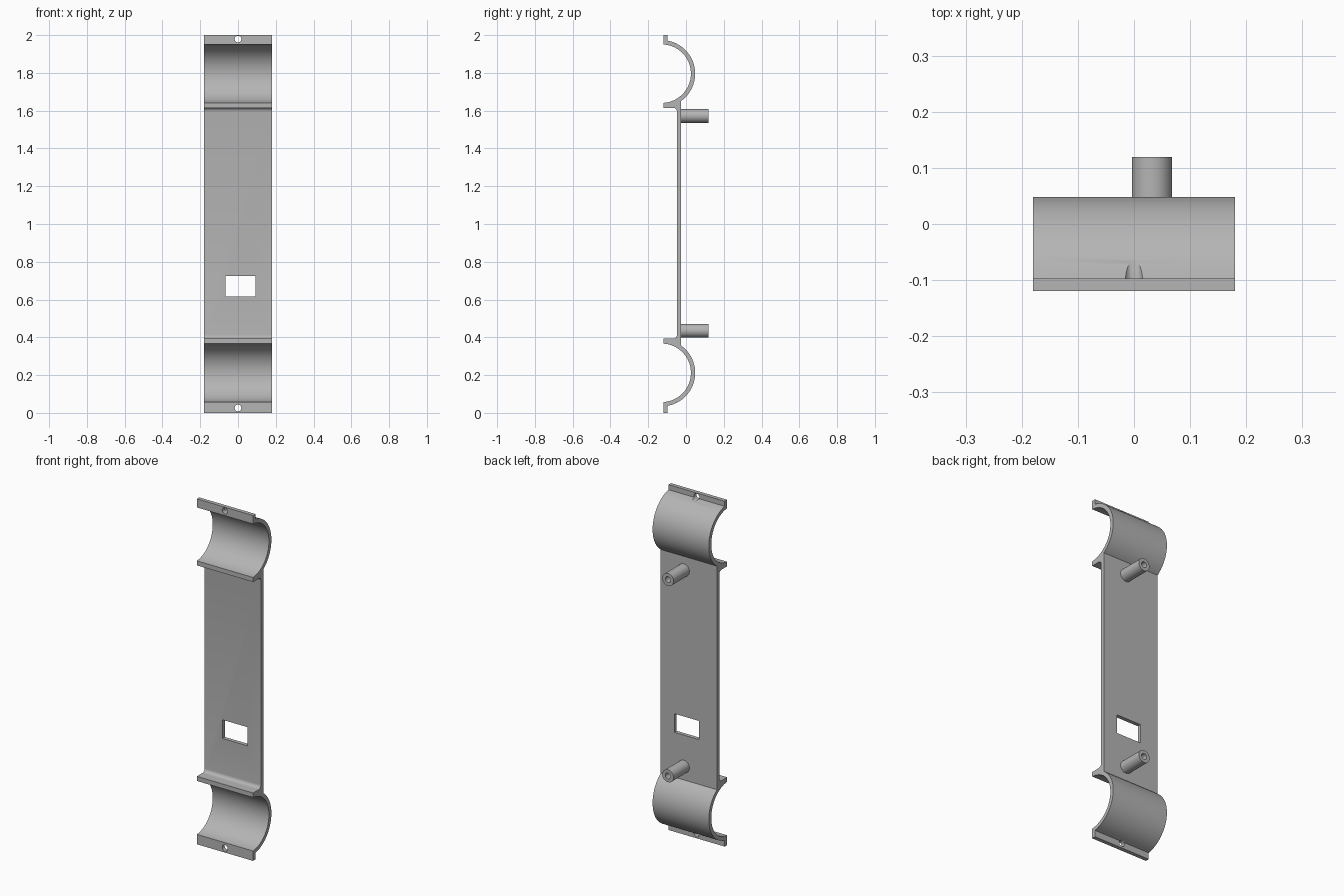
import bpy
import bmesh
from math import sin, cos, asin, pi, radians

if "Cube" in bpy.data.objects:
    bpy.data.objects.remove(bpy.data.objects["Cube"], do_unlink=True)

grey = bpy.data.materials.new("plain grey")
grey.use_nodes = True
colour = (0.46, 0.46, 0.46, 1)
grey.diffuse_color = colour
grey.node_tree.nodes["Principled BSDF"].inputs["Base Color"].default_value = colour

HALF_W = 0.18
FRONT, FLANGE_BACK = -0.1195, -0.097
PLATE_FRONT, PLATE_BACK = -0.048, -0.026
ARC_Y, R_IN, R_OUT = -0.129, 0.155, 0.1775
FILLET = 0.02


def finish(bm, name):
    bmesh.ops.recalc_face_normals(bm, faces=bm.faces)
    mesh = bpy.data.meshes.new(name)
    bm.to_mesh(mesh)
    bm.free()
    mesh.materials.append(grey)
    obj = bpy.data.objects.new(name, mesh)
    bpy.context.collection.objects.link(obj)
    return obj


def activate(obj):
    bpy.ops.object.select_all(action='DESELECT')
    obj.select_set(True)
    bpy.context.view_layer.objects.active = obj


def smooth(obj):
    activate(obj)
    bpy.ops.object.shade_smooth_by_angle(angle=radians(30))


def arc(zc, r, a, b, s, n=40):
    """Points (y, z) on a clip circle; s mirrors it vertically."""
    angles = [a + (b - a) * i / n for i in range(n + 1)]
    return [(ARC_Y + r * sin(t), zc - s * r * cos(t)) for t in angles]


def clip_outline(zc, z_end, s):
    """Half outline from the plate front, round the clip, to the plate back."""
    lip = zc - s * 0.181
    pts = []
    for i in range(7):
        t = pi / 2 * i / 6
        pts.append((PLATE_FRONT - FILLET * (1 - cos(t)),
                    lip - s * FILLET * (1 - sin(t))))
    pts.append((FRONT, lip))
    a = asin((FRONT - ARC_Y) / R_IN)
    pts += arc(zc, R_IN, a, pi - a, s)
    pts += [(FRONT, z_end), (FLANGE_BACK, z_end)]
    pts += arc(zc, R_OUT, pi - asin((FLANGE_BACK - ARC_Y) / R_OUT),
               asin((PLATE_BACK - ARC_Y) / R_OUT), s)
    return pts


def cylinder(name, x, z, r, y0, y1):
    bm = bmesh.new()
    bmesh.ops.create_cone(bm, cap_ends=True, segments=32,
                          radius1=r, radius2=r, depth=y1 - y0)
    obj = finish(bm, name)
    obj.rotation_euler.x = pi / 2
    obj.location = (x, (y0 + y1) / 2, z)
    return obj


def cut(obj, cutter):
    cutter.hide_render = True
    activate(obj)
    mod = obj.modifiers.new("cut", 'BOOLEAN')
    mod.operation, mod.solver, mod.object = 'DIFFERENCE', 'EXACT', cutter
    bpy.ops.object.modifier_apply(modifier=mod.name)
    bpy.data.objects.remove(cutter, do_unlink=True)


# Plate with both curved clips, extruded sideways from one outline
outline = clip_outline(1.796, 2, 1) + clip_outline(0.212, 0, -1)[::-1]
bm = bmesh.new()
face = bm.faces.new([bm.verts.new((-HALF_W, y, z)) for y, z in outline])
side = bmesh.ops.extrude_face_region(bm, geom=[face], use_keep_orig=True)
bmesh.ops.translate(bm, vec=(2 * HALF_W, 0, 0),
                    verts=[v for v in side["geom"] if isinstance(v, bmesh.types.BMVert)])
body = finish(bm, "bracket_body")

# Rectangular window
bm = bmesh.new()
bmesh.ops.create_cube(bm, size=1)
bmesh.ops.scale(bm, vec=(0.159, 0.2, 0.108), verts=bm.verts)
bmesh.ops.translate(bm, vec=(0.0135, -0.037, 0.67), verts=bm.verts)
cut(body, finish(bm, "window_cutter"))

# Screw holes through the end flanges, grazing the clips behind
for z in (1.979, 0.026):
    cut(body, cylinder("screw_cutter", 0, z, 0.0175, -0.2, 0.1))
smooth(body)

# Hollow mounting posts on the back
for name, z in (("upper_post", 1.572), ("lower_post", 0.435)):
    post = cylinder(name, 0.032, z, 0.036, PLATE_BACK - 0.005, 0.1195)
    cut(post, cylinder("bore_cutter", 0.032, z, 0.017, PLATE_BACK, 0.2))
    smooth(post)
